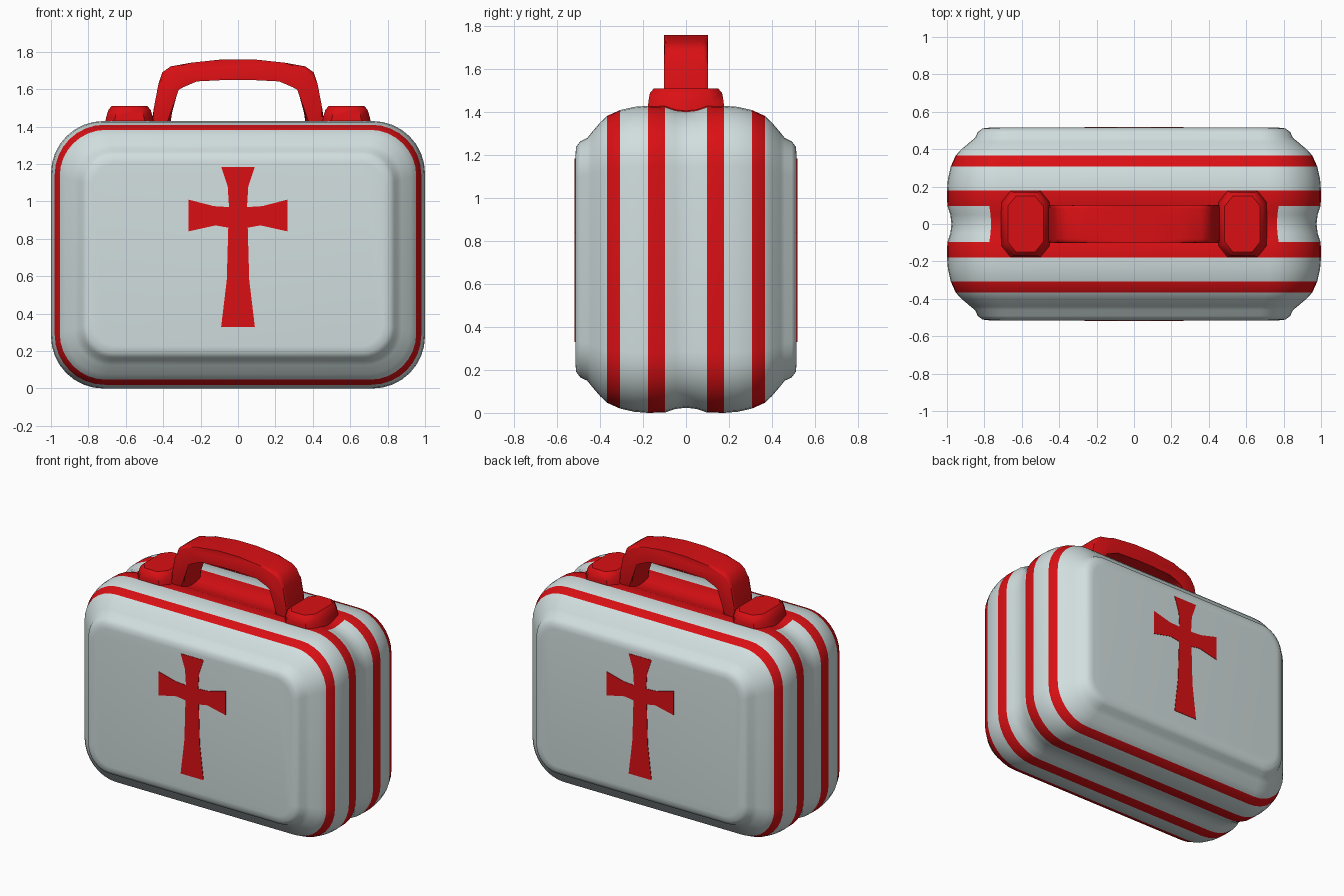
import bpy, bmesh, math

if "Cube" in bpy.data.objects:
    bpy.data.objects.remove(bpy.data.objects["Cube"])

def material(name, col):
    m = bpy.data.materials.new(name)
    m.diffuse_color = (*col, 1)
    m.use_nodes = True
    m.node_tree.nodes["Principled BSDF"].inputs["Base Color"].default_value = m.diffuse_color
    return m

white = material("pale grey white", (0.64, 0.73, 0.73))
red = material("bright red", (0.70, 0.005, 0.007))

def finish(name, bm, mats, angle=35):
    bmesh.ops.recalc_face_normals(bm, faces=bm.faces)
    me = bpy.data.meshes.new(name)
    bm.to_mesh(me)
    bm.free()
    ob = bpy.data.objects.new(name, me)
    bpy.context.collection.objects.link(ob)
    for m in mats:
        me.materials.append(m)
    bpy.ops.object.select_all(action='DESELECT')
    ob.select_set(True)
    bpy.context.view_layer.objects.active = ob
    bpy.ops.object.shade_smooth_by_angle(angle=math.radians(angle))
    return ob

def loft(bm, rings):
    # bridge equal-length closed rings and cap both ends
    vs = [[bm.verts.new(p) for p in r] for r in rings]
    for a, b in zip(vs, vs[1:]):
        for i in range(len(a)):
            j = (i + 1) % len(a)
            bm.faces.new((a[i], a[j], b[j], b[i]))
    bm.faces.new(vs[0])
    bm.faces.new(vs[-1])

def prism(bm, pts, y0, y1):
    # extrude an XZ outline along y
    loft(bm, [[(x, y, z) for x, z in pts] for y in (y0, y1)])

# Case body: rounded rectangles lofted along y (y, inset from the outer box)
half = [(.515, .225), (.511, .19), (.492, .165), (.46, .15), (.44, .125),
        (.40, .078), (.367, .047), (.307, .02), (.24, .005), (.178, 0),
        (.097, .002), (.05, .018)]
stations = [(-y, i) for y, i in half] + [(0, .024)] + [(y, i) for y, i in reversed(half)]

def ring(y, inset):
    hx, hz, zc = 1 - inset, .715 - inset, .715
    r = max(.28 - inset * .7, .12)
    pts = []
    for k, (sx, sz) in enumerate([(1, 1), (-1, 1), (-1, -1), (1, -1)]):
        for s in range(9):
            a = math.pi / 2 * (k + s / 8)
            pts.append((sx * (hx - r) + r * math.cos(a), y,
                        zc + sz * (hz - r) + r * math.sin(a)))
    return pts

bm = bmesh.new()
loft(bm, [ring(y, i) for y, i in stations])
for f in bm.faces:
    ys = [abs(v.co.y) for v in f.verts]
    lo, hi = min(ys), max(ys)
    stripe = (lo > .09 and hi < .18) or (lo > .30 and hi < .37)
    # red patch under the handle
    patch = hi < .18 and all(v.co.z > 1.35 and abs(v.co.x) < .785 for v in f.verts)
    f.material_index = 1 if stripe or patch else 0
finish("case_body", bm, [white, red], 40)

# Flared crosses on the front and back panels
right = [(.09, 1.185), (.055, 1.08), (.048, .97), (.13, .975), (.265, 1.01),
         (.265, .84), (.12, .872), (.052, .86), (.06, .58), (.09, .33)]
cross = right + [(-x, z) for x, z in reversed(right)]
for name, s in (("front_cross", -1), ("back_cross", 1)):
    bm = bmesh.new()
    prism(bm, cross, s * .511, s * .518)
    finish(name, bm, [red])

# Carrying handle: arched outline with bevelled edges
outer = [(.465, 1.39), (.45, 1.50), (.425, 1.63), (.405, 1.69), (.36, 1.722),
         (.25, 1.742), (.08, 1.76)]
inner = [(.06, 1.65), (.22, 1.642), (.30, 1.632), (.335, 1.612), (.35, 1.57),
         (.362, 1.39)]
mir = lambda p: [(-x, z) for x, z in reversed(p)]
bm = bmesh.new()
# strip order: right outer up, left outer down, left inner up, right inner down
prism(bm, outer + mir(outer) + mir(inner[:])[::1] + inner, -.102, .102)
edges = [e for e in bm.edges if abs(e.verts[0].co.y - e.verts[1].co.y) < 1e-4]
bmesh.ops.bevel(bm, geom=edges, offset=.022, segments=3, profile=.5, affect='EDGES')
finish("carry_handle", bm, [red], 45)

# Octagonal handle mounts and low bridges joining them to the handle
def octagon(cx, hx, hy, c, z):
    q = [(hx, hy - c), (hx - c * .8, hy), (-hx + c * .8, hy), (-hx, hy - c)]
    q += [(-x, -y) for x, y in q]
    return [(cx + x, y, z) for x, y in q]

for side, s in (("left", -1), ("right", 1)):
    bm = bmesh.new()
    loft(bm, [octagon(s * .58, .135, .18, .06, 1.39),
              octagon(s * .58, .125, .175, .06, 1.45),
              octagon(s * .58, .113, .168, .06, 1.49),
              octagon(s * .58, .095, .15, .055, 1.51)])
    finish(side + "_handle_mount", bm, [red], 40)
    bm = bmesh.new()
    prism(bm, [(s * .43, 1.39), (s * .52, 1.39), (s * .52, 1.455), (s * .43, 1.455)], -.10, .10)
    finish(side + "_mount_bridge", bm, [red])
